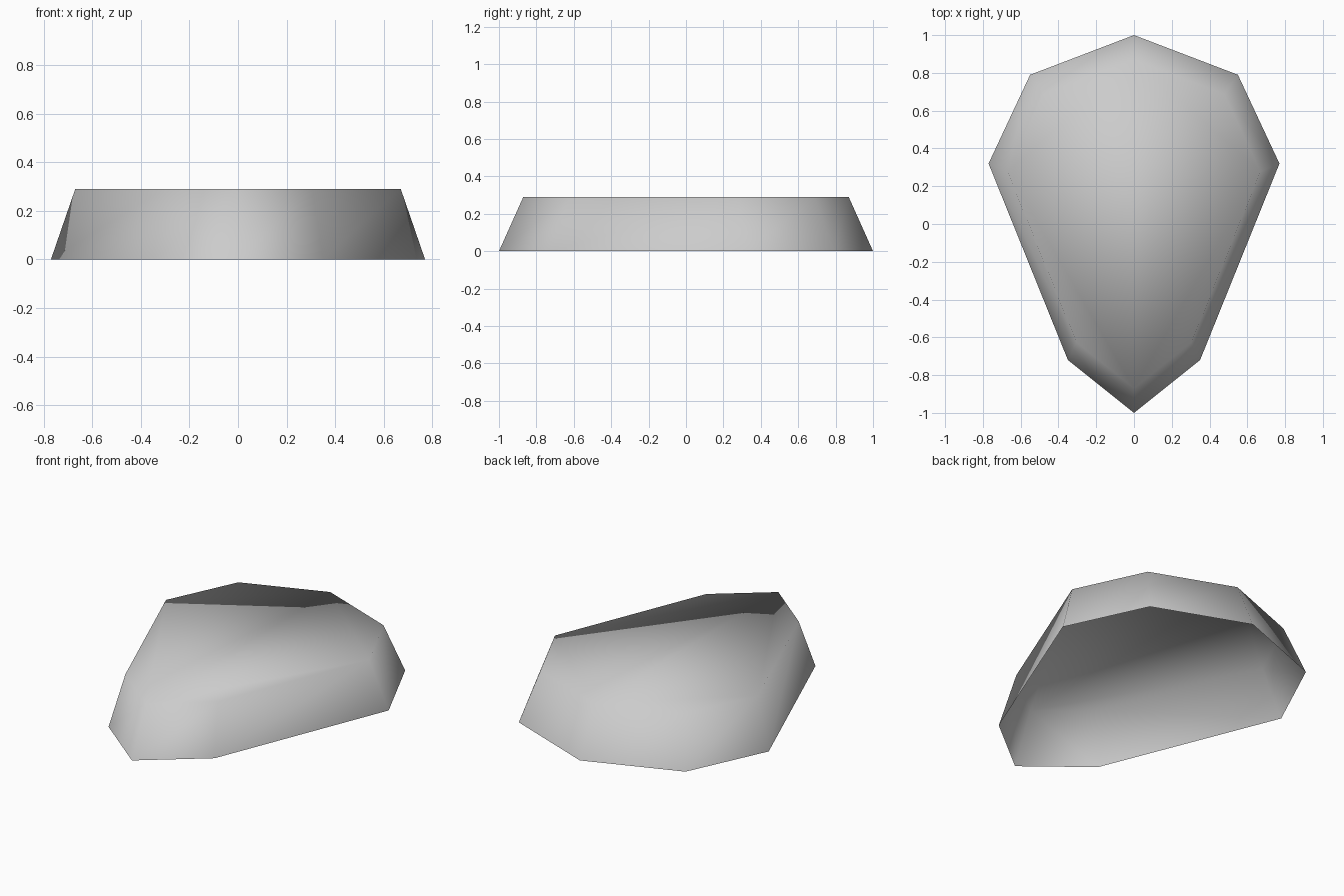
import bpy
import bmesh

cube = bpy.data.objects.get("Cube")
if cube:
    bpy.data.objects.remove(cube, do_unlink=True)

# Plain grey material
GREY = (0.6, 0.6, 0.6, 1.0)
grey = bpy.data.materials.new("plain_grey")
grey.use_nodes = True
grey.diffuse_color = GREY
grey.node_tree.nodes["Principled BSDF"].inputs["Base Color"].default_value = GREY

# Half outline from the back point to the front point, then mirrored
half = [(0, 1), (0.55, 0.79), (0.77, 0.32), (0.35, -0.72), (0, -1)]
outline = half + [(-x, y) for x, y in reversed(half[1:-1])]
HEIGHT = 0.29
TAPER = 0.87

# Tapered shell: sloping walls and a flat cap, open underneath
bm = bmesh.new()
base = [bm.verts.new((x, y, 0)) for x, y in outline]
rim = [bm.verts.new((x * TAPER, y * TAPER, HEIGHT)) for x, y in outline]
count = len(outline)
for i in range(count):
    j = (i + 1) % count
    bm.faces.new((base[j], base[i], rim[i], rim[j]))
bm.faces.new(list(reversed(rim)))
bm.normal_update()

# One continuous smooth surface
for face in bm.faces:
    face.smooth = True

mesh = bpy.data.meshes.new("tapered_shell")
bm.to_mesh(mesh)
bm.free()
mesh.materials.append(grey)
shell = bpy.data.objects.new("tapered_shell", mesh)
bpy.context.collection.objects.link(shell)
